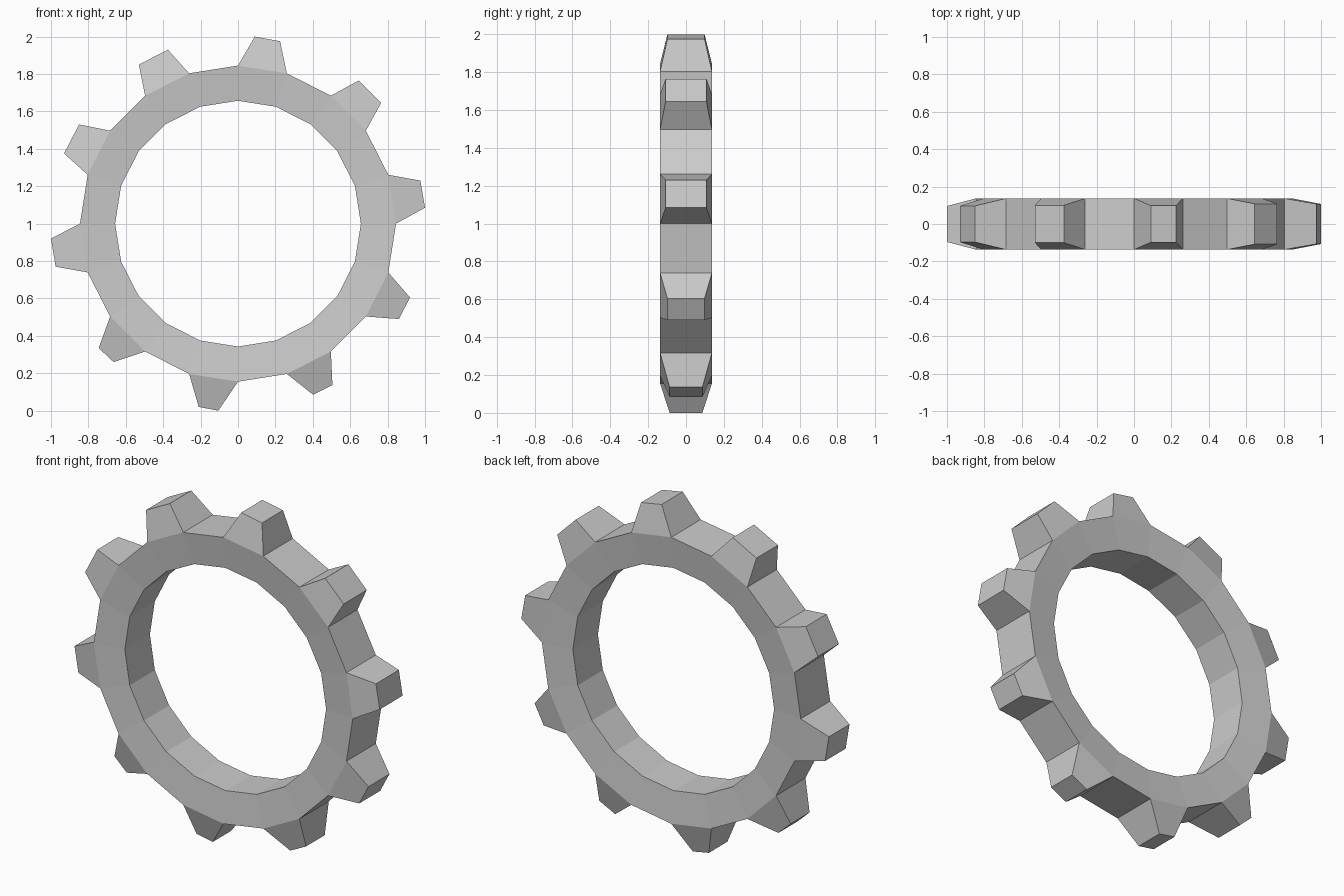
import bpy, bmesh, math

if "Cube" in bpy.data.objects:
    bpy.data.objects.remove(bpy.data.objects["Cube"])

N = 20                       # segments around the ring
R_OUT, R_IN = 0.845, 0.657   # ring radii
D_OUT, D_IN = 0.137, 0.117   # half depths at outer and inner rim
CZ = 1.0

# Worn teeth, clockwise from the top: tip corners (x1, z1, x2, z2) and half depth
TIPS = [
    (0.09, 2.0, 0.225, 1.975, 0.098),
    (0.645, 1.765, 0.765, 1.645, 0.108),
    (0.975, 1.23, 1.0, 1.085, 0.107),
    (0.92, 0.605, 0.86, 0.49, 0.098),
    (0.505, 0.137, 0.402, 0.085, 0.087),
    (-0.105, 0.0, -0.21, 0.02, 0.086),
    (-0.665, 0.26, -0.745, 0.335, 0.088),
    (-0.975, 0.77, -1.0, 0.92, 0.096),
    (-0.93, 1.375, -0.85, 1.53, 0.097),
    (-0.53, 1.85, -0.375, 1.93, 0.1),
]

bm = bmesh.new()


def section(i):
    """Four-point cross-section of the ring at step i (clockwise from the top)."""
    a = 2 * math.pi * i / N
    pts = [(R_OUT, -D_OUT), (R_OUT, D_OUT), (R_IN, D_IN), (R_IN, -D_IN)]
    return [bm.verts.new((r * math.sin(a), y, CZ + r * math.cos(a))) for r, y in pts]


# Ring body, leaving the outer face open where a tooth grows
rings = [section(i) for i in range(N)]
for i in range(N):
    a, b = rings[i], rings[(i + 1) % N]
    for k in range(4):
        m = (k + 1) % 4
        if k == 0 and i % 2 == 0:
            continue
        bm.faces.new((a[k], a[m], b[m], b[k]))

# Tapered teeth
for t, (x1, z1, x2, z2, d) in enumerate(TIPS):
    a, b = rings[2 * t], rings[2 * t + 1]
    base = [a[0], a[1], b[1], b[0]]
    tip = [bm.verts.new(p) for p in ((x1, -d, z1), (x1, d, z1), (x2, d, z2), (x2, -d, z2))]
    for k in range(4):
        m = (k + 1) % 4
        bm.faces.new((base[k], base[m], tip[m], tip[k]))
    bm.faces.new(tip)

bmesh.ops.recalc_face_normals(bm, faces=bm.faces)
mesh = bpy.data.meshes.new("gear_ring")
bm.to_mesh(mesh)
bm.free()
bpy.context.collection.objects.link(bpy.data.objects.new("gear_ring", mesh))
